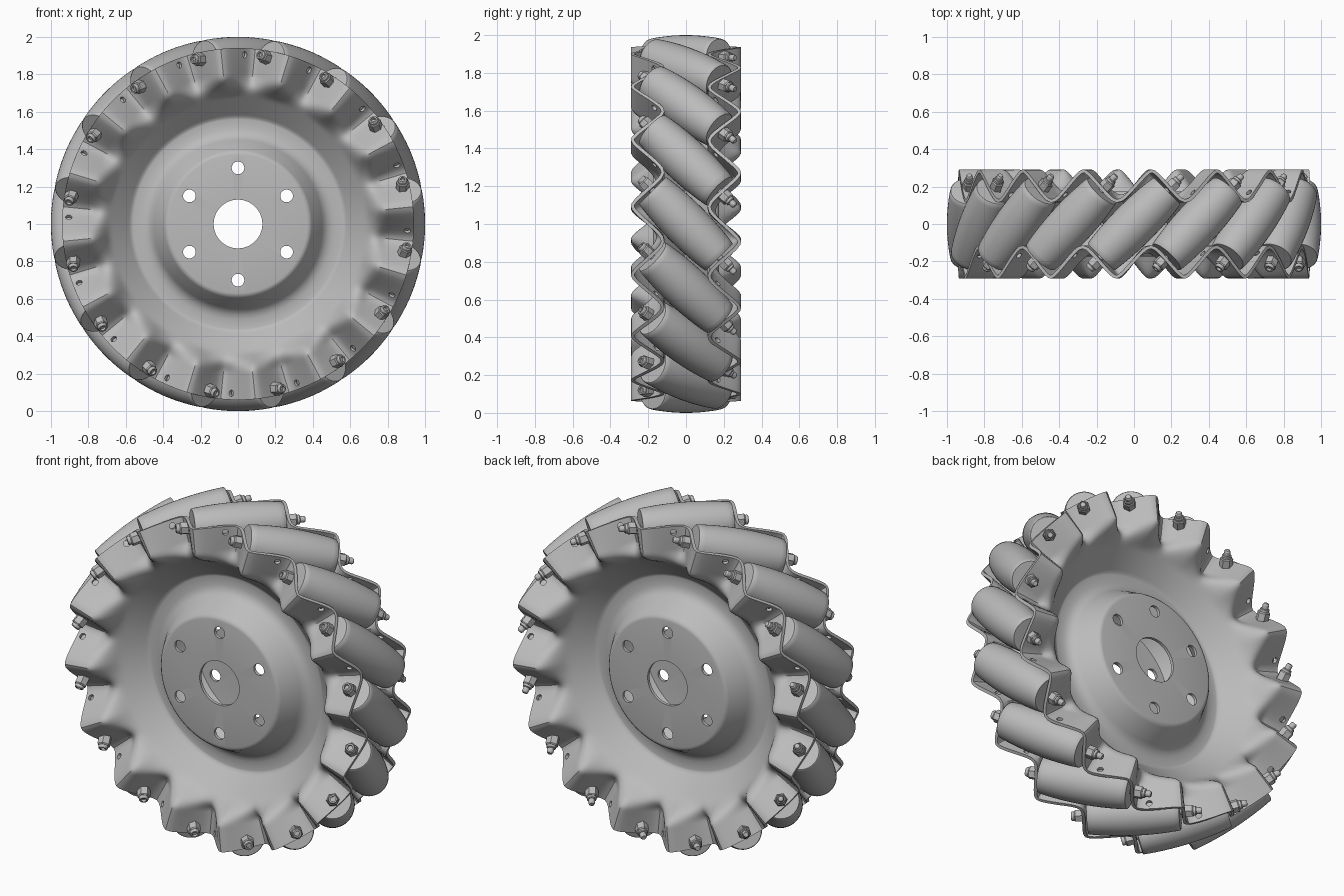
import bpy, bmesh, math
from math import sin, cos, radians, pi, sqrt
from mathutils import Matrix

cube = bpy.data.objects.get("Cube")
if cube:
    bpy.data.objects.remove(cube, do_unlink=True)

COUNT = 16                  # rollers around the wheel
STEP = 2 * pi / COUNT
ROLLER_AXIS = 0.88          # distance of roller axes from the wheel axis
HALF = 0.25                 # half length of a roller


def material(name, rgb):
    mat = bpy.data.materials.new(name)
    mat.use_nodes = True
    mat.diffuse_color = (*rgb, 1)
    mat.node_tree.nodes["Principled BSDF"].inputs["Base Color"].default_value = (*rgb, 1)
    return mat


GREY = material("plain grey", (0.5, 0.5, 0.5))


def add_object(name, bm):
    mesh = bpy.data.meshes.new(name)
    bm.to_mesh(mesh)
    bm.free()
    mesh.materials.append(GREY)
    obj = bpy.data.objects.new(name, mesh)
    bpy.context.collection.objects.link(obj)
    return obj


def activate(obj):
    bpy.ops.object.select_all(action='DESELECT')
    obj.select_set(True)
    bpy.context.view_layer.objects.active = obj


def smooth(obj, degrees):
    activate(obj)
    bpy.ops.object.shade_smooth_by_angle(angle=radians(degrees))


def lathe(bm, profile, sides):
    """Turn (position, radius) points around the local x axis and cap the ends."""
    rings = []
    for t, r in profile:
        rings.append([bm.verts.new((t, r * sin(2 * pi * i / sides), r * cos(2 * pi * i / sides)))
                      for i in range(sides)])
    faces = [bm.faces.new(rings[0]), bm.faces.new(rings[-1])]
    for a, b in zip(rings, rings[1:]):
        for i in range(sides):
            j = (i + 1) % sides
            faces.append(bm.faces.new((a[i], a[j], b[j], b[i])))
    bmesh.ops.recalc_face_normals(bm, faces=faces)


# Pressed side plate: raised hub, flat ring, dished wall with a rounded zigzag rim
def zigzag(angle):
    wave = 0.88 * cos(COUNT * (angle + radians(5.8)))
    return -0.212 - 0.08 * math.asin(wave) / math.asin(0.88)


def plate_depth(r, y, angle):
    """Blend from the plain dish to the zigzag towards the rim."""
    w = min(max((r - 0.68) / 0.12, 0), 1)
    w = w * w * (3 - 2 * w)
    return y * (1 - w) + zigzag(angle) * w


hub = [(0.13, -0.175), (0.37, -0.175), (0.383, -0.172), (0.395, -0.16), (0.45, -0.06),
       (0.465, -0.04), (0.485, -0.027), (0.51, -0.02), (0.56, -0.02)]
wall = [(0.57 + 0.37 * i / 28, -0.022 - 0.35 * i / 28) for i in range(29)]

bm = bmesh.new()
around = COUNT * 20
rings = []
for r, y in hub + wall:
    ring = []
    for i in range(around):
        a = 2 * pi * i / around
        ring.append(bm.verts.new((r * sin(a), plate_depth(r, y, a), r * cos(a))))
    rings.append(ring)
for a, b in zip(rings, rings[1:]):
    for i in range(around):
        j = (i + 1) % around
        bm.faces.new((a[i], a[j], b[j], b[i]))
plate = add_object("front_plate", bm)
solid = plate.modifiers.new("thickness", 'SOLIDIFY')
solid.thickness = 0.018
solid.offset = -1

# Cutters for the hub bolt holes and the small rim holes
bm = bmesh.new()


def add_cutter(radius, length, matrix):
    bmesh.ops.create_cone(bm, cap_ends=True, segments=20, radius1=radius, radius2=radius,
                          depth=length, matrix=matrix)


for k in range(6):
    add_cutter(0.034, 0.1, Matrix.Rotation(k * pi / 3, 4, 'Y')
               @ Matrix.Translation((0, -0.17, 0.3)) @ Matrix.Rotation(pi / 2, 4, 'X'))
hole = radians(2)
for k in range(COUNT):
    add_cutter(0.017, 0.08, Matrix.Rotation(k * STEP + hole, 4, 'Y')
               @ Matrix.Translation((0, zigzag(hole) + 0.008, 0.905))
               @ Matrix.Rotation(-pi / 4, 4, 'Z') @ Matrix.Rotation(pi / 2, 4, 'Y'))
cutter = add_object("hole_cutter", bm)
cutter.hide_render = True
cut = plate.modifiers.new("holes", 'BOOLEAN')
cut.object = cutter
cut.operation = 'DIFFERENCE'
cut.solver = 'EXACT'
activate(plate)
for name in ("thickness", "holes"):
    bpy.ops.object.modifier_apply(modifier=name)
bpy.data.objects.remove(cutter, do_unlink=True)
smooth(plate, 35)
plate.location.z = 1

# The back plate is the same pressing turned half way round
back = bpy.data.objects.new("back_plate", plate.data)
bpy.context.collection.objects.link(back)
back.location.z = 1
back.rotation_euler.z = pi


# Barrel roller whose bulge follows the round outline of the wheel
def barrel(t):
    return 1 - sqrt(ROLLER_AXIS ** 2 + t * t / 2)


profile = [(HALF * i / 8, barrel(HALF * i / 8)) for i in range(-7, 8)]
edge = barrel(HALF)
profile = ([(-HALF, edge - 0.004), (0.004 - HALF, edge)] + profile
           + [(HALF - 0.004, edge), (HALF, edge - 0.004)])
bm = bmesh.new()
lathe(bm, profile, 40)
roller = add_object("roller_1", bm)
smooth(roller, 40)

# Axle bolt: shaft, hex head with a socket, hex nut and stud end
bm = bmesh.new()
lathe(bm, [(-0.29, 0.018), (0.36, 0.018), (0.368, 0.013)], 16)
lathe(bm, [(-0.322, 0.031), (-0.316, 0.036), (-0.268, 0.036)], 6)
lathe(bm, [(-0.325, 0.014), (-0.34, 0.014), (-0.34, 0.022), (-0.334, 0.026), (-0.31, 0.026)], 16)
lathe(bm, [(0.268, 0.036), (0.316, 0.036), (0.322, 0.031)], 6)
lathe(bm, [(0.31, 0.026), (0.334, 0.026), (0.338, 0.022)], 16)
bolt = add_object("axle_bolt_1", bm)
smooth(bolt, 30)

# Repeat the slanted rollers and their bolts around the wheel
for first, label in ((roller, "roller"), (bolt, "axle_bolt")):
    for k in range(COUNT):
        obj = first
        if k:
            obj = bpy.data.objects.new(f"{label}_{k + 1}", first.data)
            bpy.context.collection.objects.link(obj)
        obj.matrix_world = (Matrix.Translation((0, 0, 1)) @ Matrix.Rotation(k * STEP, 4, 'Y')
                            @ Matrix.Translation((0, 0, ROLLER_AXIS))
                            @ Matrix.Rotation(pi / 4, 4, 'Z'))
